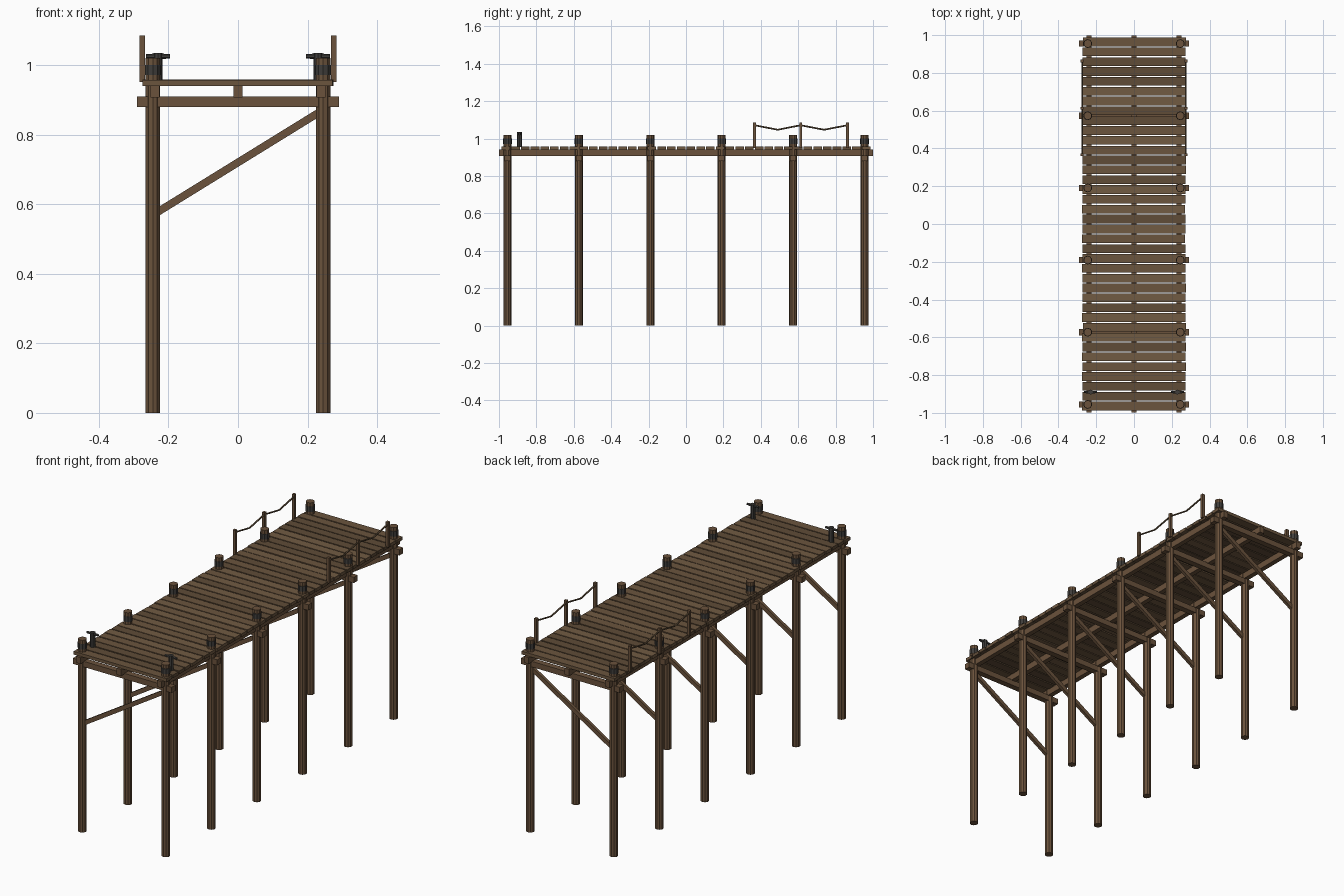
import bpy, math, random
from mathutils import Vector

if "Cube" in bpy.data.objects:
    bpy.data.objects.remove(bpy.data.objects["Cube"])

random.seed(4)


def mat(name, r, g, b):
    m = bpy.data.materials.new(name)
    m.diffuse_color = (r, g, b, 1)
    m.use_nodes = True
    m.node_tree.nodes["Principled BSDF"].inputs["Base Color"].default_value = m.diffuse_color
    return m


WOOD = mat("wood", 0.145, 0.085, 0.045)
PLANKS = [mat("plank_%d" % i, 0.145 * k, 0.09 * k, 0.048 * k) for i, k in enumerate((0.8, 1.0, 1.15))]
IRON = mat("iron", 0.05, 0.047, 0.043)
ROPE = mat("rope", 0.13, 0.085, 0.045)


def finish(name, m):
    o = bpy.context.object
    o.name = name
    o.data.materials.append(m)
    return o


def box(name, loc, size, m=WOOD, rot=(0, 0, 0)):
    bpy.ops.mesh.primitive_cube_add(size=1, location=loc, rotation=rot)
    o = finish(name, m)
    o.scale = size
    return o


def rod(name, a, b, r, m=WOOD, sides=10, r2=None):
    a, b = Vector(a), Vector(b)
    d = b - a
    bpy.ops.mesh.primitive_cone_add(vertices=sides, radius1=r, radius2=r if r2 is None else r2,
                                    depth=d.length, location=(a + b) / 2,
                                    rotation=d.to_track_quat('Z', 'Y').to_euler())
    return finish(name, m)


PX = 0.245
# pile frames: two piles, cap beam and diagonal brace
for i in range(6):
    y = -0.955 + i * 0.382
    for s in (-1, 1):
        rod("pile", (s * PX, y, 0), (s * PX, y, 1.02), 0.0215)
        rod("pile_band", (s * PX, y, 0.972), (s * PX, y, 1.0), 0.0235, IRON)
    box("cap_beam", (0, y, 0.895), (0.58, 0.032, 0.03))
    dx, dz = 0.47, 0.29
    box("diagonal_brace", (0, y, 0.72), (math.hypot(dx, dz), 0.016, 0.022),
        rot=(0, -math.atan2(dz, dx), 0))

# stringers under the deck
for x in (-0.238, 0, 0.238):
    box("stringer", (x, 0, 0.924), (0.026, 1.998, 0.034))

# deck planks
N = 38
pitch = 1.98 / N
for i in range(N):
    box("deck_plank", (random.uniform(-0.002, 0.002), -0.99 + pitch * (i + 0.5), 0.949 + random.uniform(-0.001, 0.001)),
        (0.546, pitch - 0.006, 0.017), random.choice(PLANKS))

for s in (-1, 1):
    # mooring cleats at the front end
    cx, cy = s * 0.23, -0.89
    rod("cleat_post", (cx, cy, 0.955), (cx, cy, 1.034), 0.013, IRON, 8)
    for e in (-1, 1):
        rod("cleat_horn", (cx, cy, 1.025), (cx + e * 0.034, cy, 1.025), 0.009, IRON, 6, 0.006)

    # rope rail near the back end
    ys = (0.367, 0.613, 0.863)
    rx = s * 0.275
    for y in ys:
        box("rail_post", (rx, y, 1.018), (0.015, 0.015, 0.135))
    for y0, y1 in zip(ys, ys[1:]):
        low = (rx, (y0 + y1) / 2, 1.047)
        rod("rail_rope", (rx, y0, 1.071), low, 0.0045, ROPE, 6)
        rod("rail_rope", low, (rx, y1, 1.071), 0.0045, ROPE, 6)
